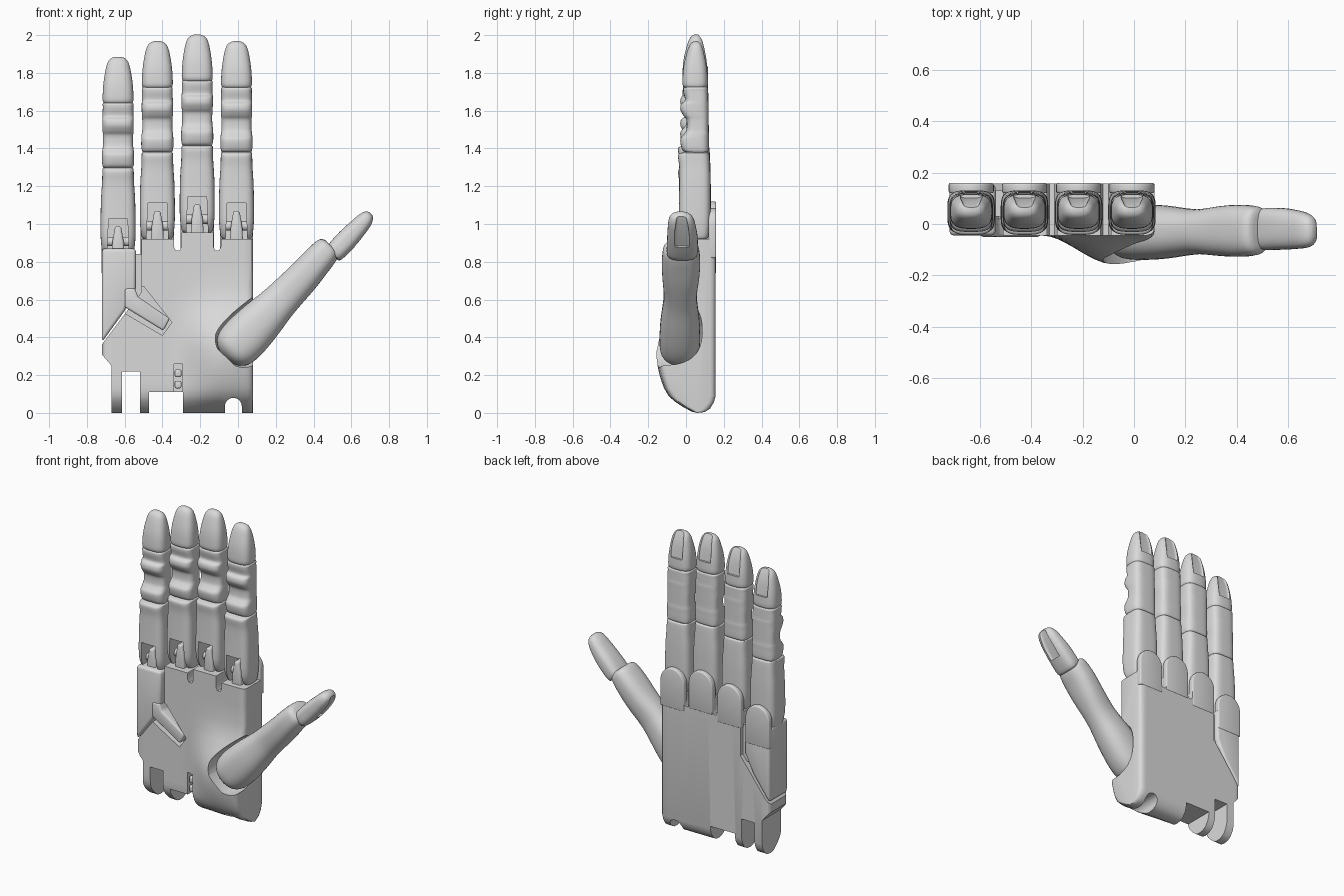
import bpy, bmesh, math
from mathutils import Matrix

grey = bpy.data.materials.new("light grey plastic")
grey.diffuse_color = (0.7, 0.7, 0.7, 1)


def make(name, bm, mat=None):
    bmesh.ops.recalc_face_normals(bm, faces=bm.faces)
    me = bpy.data.meshes.new(name)
    bm.to_mesh(me)
    bm.free()
    if mat:
        me.transform(mat)
    ob = bpy.data.objects.new(name, me)
    bpy.context.collection.objects.link(ob)
    me.materials.append(grey)
    return ob


def bake(ob):
    bpy.context.view_layer.update()
    dg = bpy.context.evaluated_depsgraph_get()
    me = bpy.data.meshes.new_from_object(ob.evaluated_get(dg))
    ob.modifiers.clear()
    ob.data = me


def boolean(ob, other, op='DIFFERENCE'):
    m = ob.modifiers.new("cut", 'BOOLEAN')
    m.operation, m.object, m.solver = op, other, 'EXACT'
    bake(ob)
    bpy.data.objects.remove(other)


def smooth(ob, deg=35):
    ob.data.shade_smooth()
    ob.data.set_sharp_from_angle(angle=math.radians(deg))


def bridge(rings, name, mat=None):
    bm = bmesh.new()
    vs = [[bm.verts.new(p) for p in r] for r in rings]
    n = len(vs[0])
    for a, b in zip(vs, vs[1:]):
        for i in range(n):
            bm.faces.new((a[i], a[(i + 1) % n], b[(i + 1) % n], b[i]))
    bm.faces.new(vs[0][::-1])
    bm.faces.new(vs[-1])
    return make(name, bm, mat)


def loft(name, secs, mat=None, sides=36, sub=4):
    """Rounded cross-sections (z, centre x, y front, y back, half width, squareness)."""
    rows = []
    for i in range(len(secs) - 1):
        p = [secs[max(i - 1, 0)], secs[i], secs[i + 1], secs[min(i + 2, len(secs) - 1)]]
        for k in range(sub):
            t = k / sub
            rows.append([b + 0.5 * t * (c - a + t * (2*a - 5*b + 4*c - d + t * (3*(b - c) + d - a)))
                         for a, b, c, d in zip(*p)])
    rows.append(secs[-1])
    rings = []
    for z, cx, y0, y1, hx, n in rows:
        ring = []
        for j in range(sides):
            a = 2 * math.pi * (j + 0.5) / sides
            c, s = math.cos(a), math.sin(a)
            ring.append((cx + hx * math.copysign(abs(c) ** (2 / n), c),
                         (y0 + y1) / 2 + (y1 - y0) / 2 * math.copysign(abs(s) ** (2 / n), s), z))
        rings.append(ring)
    return bridge(rings, name, mat)


def prism(name, pts, y0, y1, bevel=0):
    ob = bridge([[(x, y, z) for x, z in pts] for y in (y0, y1)], name)
    if bevel:
        m = ob.modifiers.new("bevel", 'BEVEL')
        m.width, m.segments, m.limit_method = bevel, 3, 'ANGLE'
        bake(ob)
    return ob


def box(x0, x1, z0, z1):
    return [(x0, z0), (x1, z0), (x1, z1), (x0, z1)]


def step(a, b, x):
    t = min(1, max(0, (x - a) / (b - a)))
    return t * t * (3 - 2 * t)


# Thumb sections along its own slanted axis
d = (0.693, 0.721)
thumb_mat = Matrix(((d[1], 0, d[0], 0.0), (0, 1, 0, 0), (-d[0], 0, d[1], 0.36), (0, 0, 0, 1)))
thumb_secs = [(-.09, 0, -.07, .02, .05, 2), (-.07, 0, -.11, .05, .085, 2.2), (-.03, 0, -.135, .07, .115, 2.3),
              (.05, 0, -.14, .075, .125, 2.4), (.17, 0, -.135, .072, .117, 2.4), (.3, 0, -.122, .06, .1, 2.4),
              (.38, 0, -.118, .058, .094, 2.4), (.5, 0, -.125, .07, .088, 2.5), (.6, -.005, -.128, .075, .082, 2.6),
              (.68, -.008, -.122, .07, .074, 2.6), (.71, -.01, -.11, .06, .06, 2.6), (.72, -.01, -.09, .04, .04, 2.6)]

# Palm body: swept side profile with thenar bulge, trimmed to the front outline
rings = []
xs = [-.72, -.716, -.708, -.69] + [-.66 + .03 * i for i in range(24)] + [.05, .068, .076, .08]
for x in xs:
    e = max(0, x - .05, -.69 - x)
    inset = .03 - math.sqrt(max(0, .03 ** 2 - e * e))
    bulge = -.112 * step(-.36, -.08, x) + .015 * step(-.03, .08, x)
    bk = .157 - inset
    ring = [(x, bk, 1.0), (x, bk, .09), (x, bk - .01, .055), (x, bk - .03, .022), (x, bk - .06, .004), (x, .06, 0)]
    for z in (.006, .03, .06, .09, .13, .17, .21, .25, .29, .33, .37, .41, .45, .5, .55, .6, .68, .8, 1.0):
        g = 1 - (1 - z / .33) ** 2 if z < .33 else 1 - step(.33, .68, z)
        ring.append((x, -.045 + .09 * max(0, 1 - z / .12) ** 2 + bulge * g + inset, z))
    rings.append(ring)
palm = bridge(rings, "palm")
arch = [(-.025 + .045 * math.cos(a), .035 + .045 * math.sin(a)) for a in [math.pi * k / 8 for k in range(8, -1, -1)]]
outline = [(.1, -.02), (.1, .92), (-.09, .92), (-.09, .88), (-.1, .86), (-.12, .86), (-.13, .88), (-.13, .955),
           (-.3, .955), (-.3, .88), (-.31, .86), (-.33, .86), (-.34, .88), (-.34, .92), (-.51, .92), (-.51, .64),
           (-.58, .55), (-.73, .35), (-.73, .32), (-.67, .25), (-.67, -.02), (-.615, -.02), (-.615, .22),
           (-.52, .22), (-.52, -.02), (-.47, -.02), (-.47, .11), (-.29, .11), (-.29, -.02), (-.07, -.02)]
boolean(palm, prism("trim", outline + arch + [(.02, -.02)], -.3, .3), 'INTERSECT')
# socket for the thumb, open to the front
boolean(palm, loft("socket", [(z, c, -.3, y1 + .012, hx + .014, n) for z, c, y0, y1, hx, n in thumb_secs],
                   thumb_mat))
# recess for the oblique hinge and the wrist slot
boolean(palm, prism("hinge_recess", [(-.5, .67), (-.35, .48), (-.4, .41), (-.62, .54), (-.6, .67)], -.3, .02))
boolean(palm, prism("wrist_slot", box(-.34, -.295, .1, .26), -.3, .03))
smooth(palm, 30)
for z in (.15, .21):
    smooth(prism("wrist_pin", box(-.335, -.3, z - .02, z + .02), -.04, .06, .008))

# Little finger metacarpal block with oblique hinge bar
smooth(prism("little_finger_base", [(-.72, .87), (-.54, .87), (-.54, .66), (-.6, .54), (-.72, .375)], -.045, .157, .018))
smooth(prism("little_finger_web", box(-.56, -.5, .6, .84), .03, .13))
smooth(prism("hinge_bar", [(-.6, .66), (-.545, .66), (-.53, .615), (-.36, .5), (-.395, .435), (-.6, .56)],
             -.05, .06, .012))

# Four fingers: (centre x, height offset, name)
for cx, dz, who in ((-.635, -.083, "little"), (-.427, 0, "ring"), (-.216, .035, "middle"), (-.008, 0, "index")):
    M = Matrix.Translation((cx, 0, dz))
    tip = loft(who + "_fingertip", [
        (1.715, 0, .01, .09, .06, 3), (1.73, 0, -.016, .114, .08, 3), (1.78, 0, -.018, .116, .081, 3),
        (1.84, 0, -.012, .112, .076, 2.8), (1.9, 0, .002, .102, .066, 2.5), (1.94, 0, .016, .09, .054, 2.4),
        (1.96, 0, .03, .078, .037, 2.2), (1.968, 0, .045, .066, .015, 2)], M)
    boolean(tip, loft("nail_cut", [(1.8, 0, .102, .16, .042, 6), (1.88, 0, .092, .16, .043, 6),
                                   (1.94, 0, .076, .16, .036, 6), (2.0, 0, .05, .16, .03, 6)], M))
    smooth(tip)
    smooth(loft(who + "_middle_segment", [
        (1.375, 0, .02, .1, .07, 4), (1.385, 0, -.012, .118, .08, 4), (1.41, 0, -.026, .122, .085, 3.6),
        (1.45, 0, -.03, .122, .085, 3.6), (1.475, 0, -.012, .122, .083, 3.6), (1.5, 0, .002, .12, .08, 3.6),
        (1.55, 0, .002, .12, .08, 3.6), (1.575, 0, -.015, .12, .082, 3.6), (1.605, 0, -.03, .12, .083, 3.6),
        (1.635, 0, -.026, .12, .083, 3.6), (1.655, 0, -.006, .118, .082, 3.6), (1.7, 0, -.014, .117, .081, 3.6),
        (1.722, 0, -.01, .115, .08, 3.6), (1.73, 0, .02, .1, .06, 3.6)], M))
    prox = loft(who + "_lower_segment", [
        (.92, 0, .02, .1, .07, 4), (.93, 0, -.005, .118, .082, 4), (.98, 0, -.03, .128, .09, 4),
        (1.05, 0, -.038, .131, .093, 4), (1.2, 0, -.036, .131, .091, 4), (1.3, 0, -.036, .128, .085, 4),
        (1.365, 0, -.042, .124, .083, 4), (1.378, 0, -.02, .118, .08, 4), (1.383, 0, .0, .1, .06, 4)], M)
    z = 1.11 + dz
    boolean(prox, prism("knuckle_cut", [(cx - .06, .85 + dz), (cx + .06, .85 + dz), (cx + .05, z), (cx - .05, z)],
                        -.2, .085))
    smooth(prox)
    # hinge lug, pin and back cover plate with rounded top
    smooth(prism(who + "_knuckle_lug", [(cx - .038, .85 + dz), (cx + .038, .85 + dz), (cx + .03, .99 + dz),
                 (cx + .016, 1.07 + dz), (cx - .016, 1.07 + dz), (cx - .03, .99 + dz)], -.01, .09, .012))
    smooth(loft(who + "_knuckle_pin", [(-.07, 0, -.025, .025, .025, 2), (.07, 0, -.025, .025, .025, 2)],
                Matrix.Translation((cx, .04, .99 + dz)) @ Matrix.Rotation(math.pi / 2, 4, 'Y'), 20, 1))
    top = [(cx + .088 * math.cos(a), .99 + dz + .095 * math.sin(a)) for a in [math.pi * k / 16 for k in range(17)]]
    smooth(prism(who + "_knuckle_cover", top + [(cx - .088, .82 + dz), (cx + .088, .82 + dz)], .12, .16, .008))

# Thumb body and tip with a nail on its outer side
smooth(loft("thumb", thumb_secs, thumb_mat))
tip = loft("thumb_tip", [(.69, .03, -.07, .03, .035, 3), (.705, .03, -.1, .06, .052, 3), (.8, .03, -.1, .062, .057, 2.8),
                         (.88, .03, -.097, .054, .052, 2.6), (.94, .028, -.092, .042, .044, 2.5),
                         (.975, .026, -.078, .022, .03, 2.3), (.988, .025, -.05, -.01, .012, 2)], thumb_mat)
boolean(tip, loft("nail_cut", [(.8, .112, -.06, .02, .037, 6), (.88, .103, -.062, .018, .037, 6),
                               (.95, .09, -.055, .01, .037, 6), (1.0, .075, -.05, .0, .037, 6)], thumb_mat))
smooth(tip)
